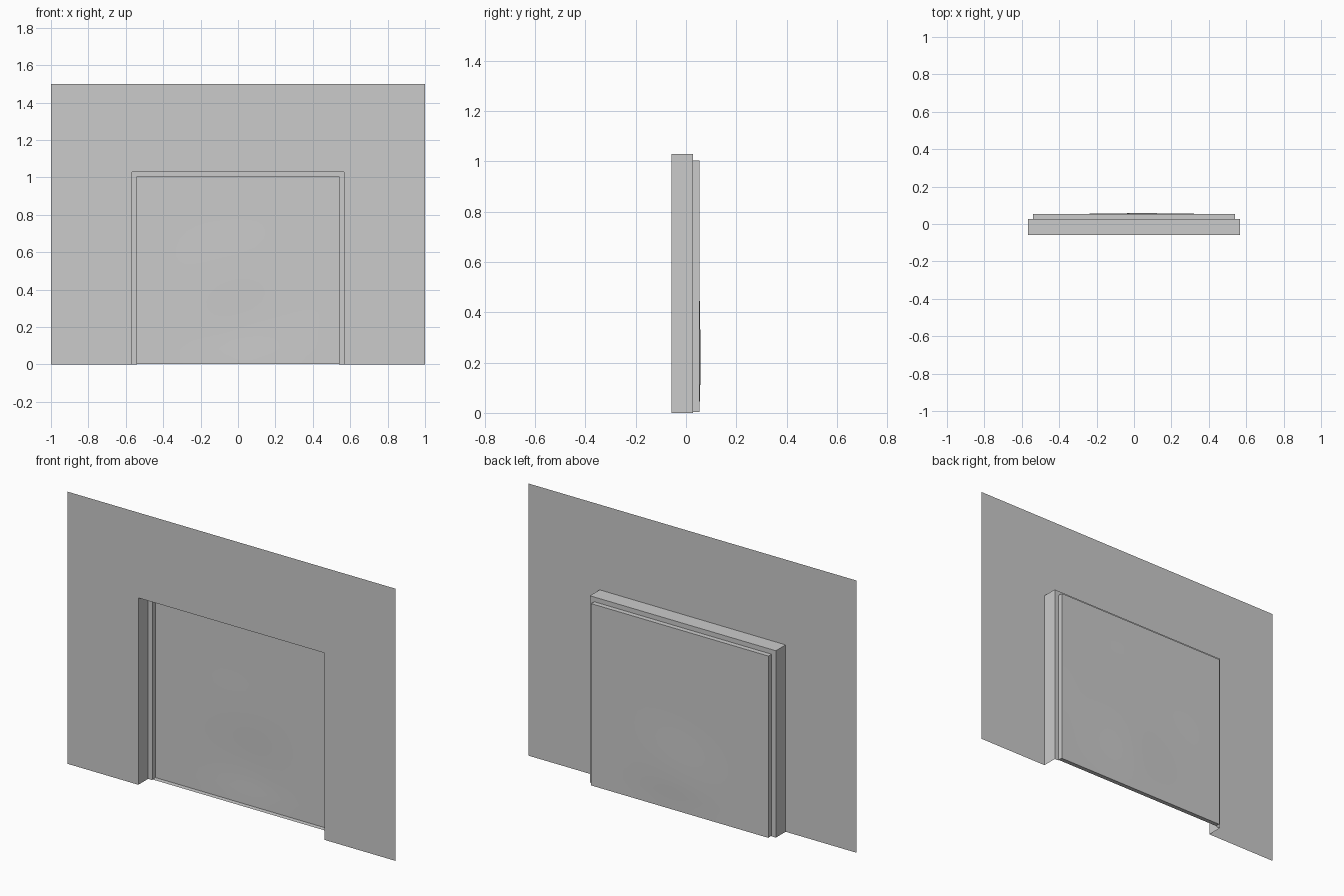
import bpy, bmesh, math

if "Cube" in bpy.data.objects:
    bpy.data.objects.remove(bpy.data.objects["Cube"])

WALL_Y, STEP_Y, BACK_Y = -0.058, 0.027, 0.054


def make(name, bm, smooth=False):
    bmesh.ops.remove_doubles(bm, verts=bm.verts, dist=1e-5)
    me = bpy.data.meshes.new(name)
    bm.to_mesh(me)
    bm.free()
    for p in me.polygons:
        p.use_smooth = smooth
    ob = bpy.data.objects.new(name, me)
    bpy.context.collection.objects.link(ob)
    return ob


def arch(half, top, y, bottom=0.0):
    """Open door-shaped path: left foot, left top, right top, right foot."""
    return [(-half, y, bottom), (-half, y, top), (half, y, top), (half, y, bottom)]


def bridge(name, a, b, closed=False):
    """Skin of flat quads between two matching paths."""
    bm = bmesh.new()
    va = [bm.verts.new(p) for p in a]
    vb = [bm.verts.new(p) for p in b]
    n = len(a)
    for i in range(n if closed else n - 1):
        j = (i + 1) % n
        bm.faces.new((va[i], va[j], vb[j], vb[i]))
    return make(name, bm)


outer, outer_top = 0.567, 1.03
inner, inner_top = 0.541, 1.004

# Thin wall sheet around the opening
bridge("wall", arch(1.0, 1.5, WALL_Y), arch(outer, outer_top, WALL_Y))
# Deep reveal of the opening
bridge("reveal", arch(outer, outer_top, WALL_Y), arch(outer, outer_top, STEP_Y))
# Narrow rebate facing the front
bridge("rebate", arch(outer, outer_top, STEP_Y), arch(inner, inner_top, STEP_Y))
# Shallow inner frame, closed along the sill
bridge("inner_frame", arch(inner, inner_top, STEP_Y, 0.004),
       arch(inner, inner_top, BACK_Y, 0.004), closed=True)

# Door panel: slightly uneven sheet with a crease near the foot
bm = bmesh.new()
bmesh.ops.create_grid(bm, x_segments=24, y_segments=24, size=0.5)
for v in bm.verts:
    u, w = v.co.x, v.co.y + 0.5
    edge = math.sin(math.pi * (u + 0.5)) * math.sin(math.pi * w)
    bump = 0.004 * math.exp(-((u - 0.04) / 0.2) ** 2 - ((w - 0.23) / 0.2) ** 2)
    wave = 0.001 * math.sin(5 * u + 2) * math.cos(7 * w)
    v.co = (u * 2 * inner, BACK_Y + edge * wave + bump * min(1, w * 8),
            0.002 + w * (inner_top - 0.002))
make("door_panel", bm, smooth=True)
